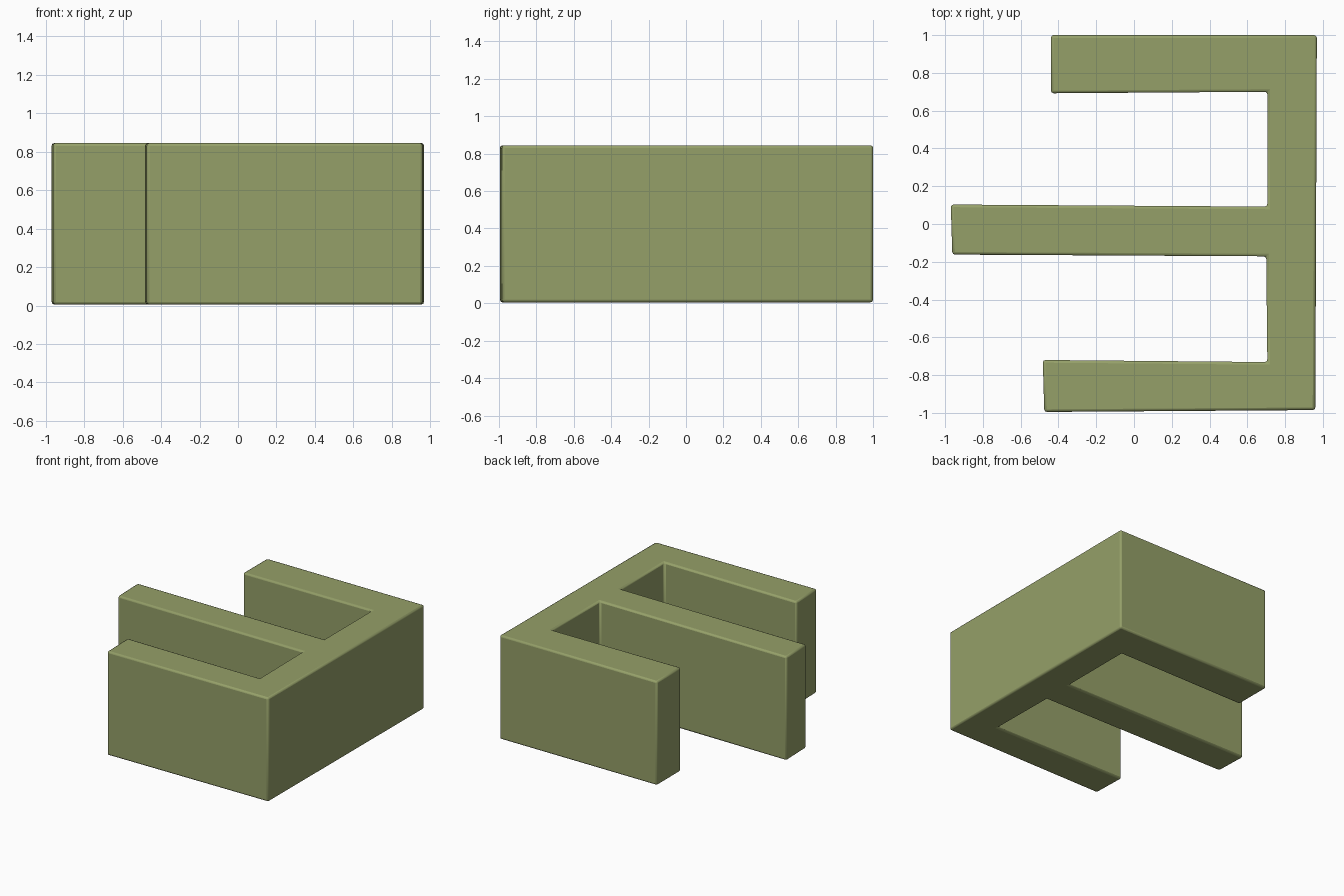
import bpy, bmesh

if "Cube" in bpy.data.objects:
    bpy.data.objects.remove(bpy.data.objects["Cube"])

HEIGHT_LOW, HEIGHT_HIGH = 0.005, 0.845

# E-shaped outline seen from above, counter-clockwise
outline = [
    (-0.475, -0.995), (0.96, -0.985), (0.968, 1.0), (-0.44, 1.0),
    (-0.44, 0.692), (0.706, 0.70), (0.706, 0.092), (-0.97, 0.103),
    (-0.962, -0.162), (0.70, -0.171), (0.706, -0.731), (-0.483, -0.72),
]

# Extruded body
bm = bmesh.new()
base = bm.faces.new([bm.verts.new((x, y, HEIGHT_LOW)) for x, y in outline])
ext = bmesh.ops.extrude_face_region(bm, geom=[base])
top = [v for v in ext["geom"] if isinstance(v, bmesh.types.BMVert)]
bmesh.ops.translate(bm, verts=top, vec=(0, 0, HEIGHT_HIGH - HEIGHT_LOW))
bmesh.ops.recalc_face_normals(bm, faces=bm.faces)
mesh = bpy.data.meshes.new("three_arm_block")
bm.to_mesh(mesh)
bm.free()
block = bpy.data.objects.new("three_arm_block", mesh)
bpy.context.collection.objects.link(block)

# Small softened edges
bevel = block.modifiers.new("soft_edges", "BEVEL")
bevel.width = 0.014
bevel.segments = 2
bevel.limit_method = "ANGLE"

# Olive green finish
mat = bpy.data.materials.new("olive")
mat.diffuse_color = (0.30, 0.35, 0.14, 1)
mat.use_nodes = True
mat.node_tree.nodes["Principled BSDF"].inputs["Base Color"].default_value = mat.diffuse_color
mesh.materials.append(mat)

bpy.context.view_layer.objects.active = block
block.select_set(True)
bpy.ops.object.shade_smooth_by_angle(angle=0.6)
